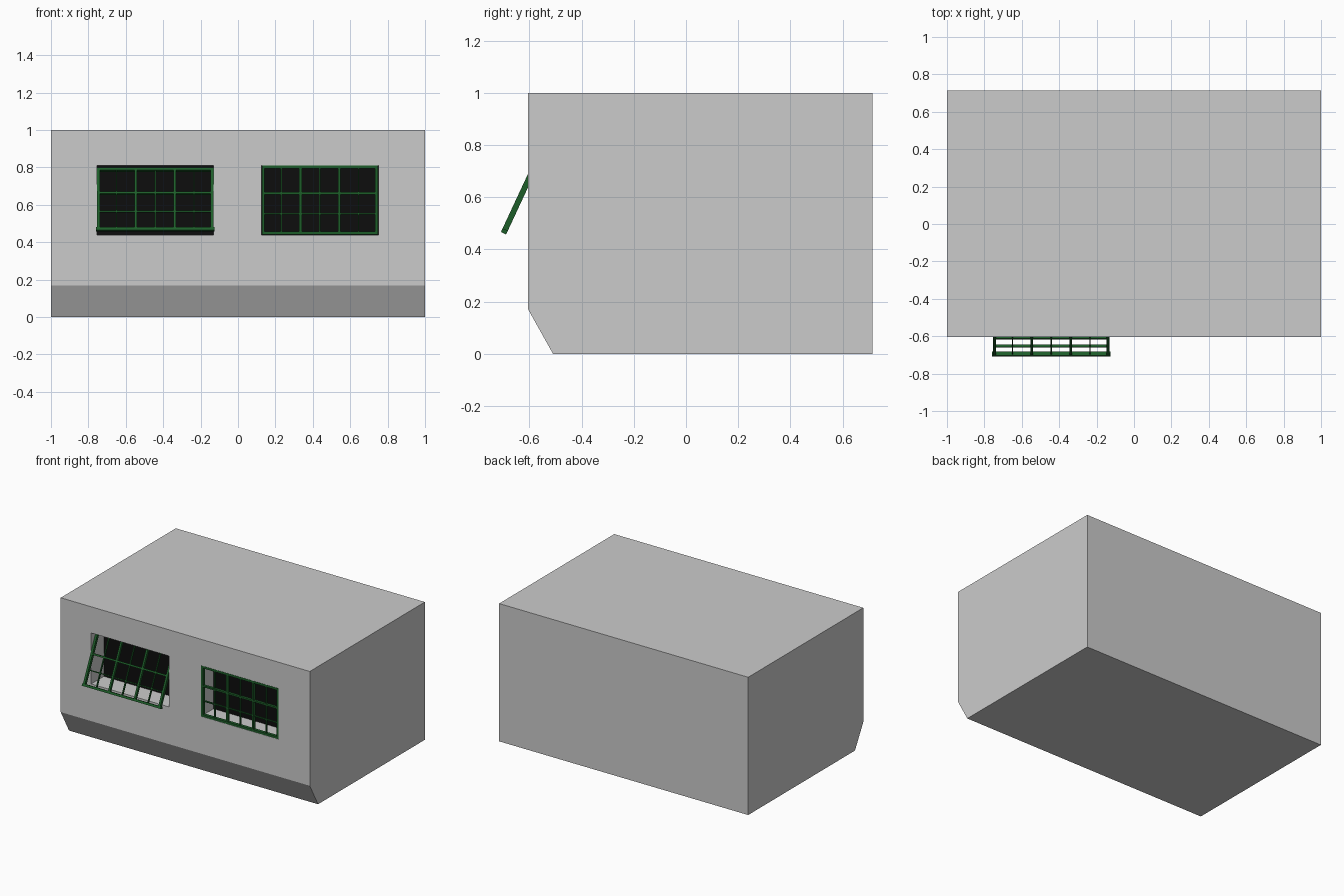
import bpy, bmesh, math
from mathutils import Matrix

if "Cube" in bpy.data.objects:
    bpy.data.objects.remove(bpy.data.objects["Cube"])

FRONT, DEPTH = -0.605, 0.15      # wall plane, window recess depth
Z0, Z1, W = 0.44, 0.81, 0.625    # window bottom, top, width
PIVOT = 0.665                    # height of the main crossbar / hinge


def material(name, color):
    m = bpy.data.materials.new(name)
    m.diffuse_color = color
    m.use_nodes = True
    m.node_tree.nodes["Principled BSDF"].inputs["Base Color"].default_value = m.diffuse_color
    return m


green = material("green_paint", (0.012, 0.11, 0.022, 1))
dark = material("dark_interior", (0.004, 0.004, 0.004, 1))


def boxes(name, parts, mat=None):
    """One object made of boxes given as (x0, x1, y0, y1, z0, z1)."""
    bm = bmesh.new()
    for x0, x1, y0, y1, z0, z1 in parts:
        t = Matrix.Translation(((x0 + x1) / 2, (y0 + y1) / 2, (z0 + z1) / 2))
        bmesh.ops.create_cube(bm, size=1, matrix=t @ Matrix.Diagonal((x1 - x0, y1 - y0, z1 - z0, 1)))
    me = bpy.data.meshes.new(name)
    bm.to_mesh(me)
    bm.free()
    if mat:
        me.materials.append(mat)
    ob = bpy.data.objects.new(name, me)
    bpy.context.collection.objects.link(ob)
    return ob


# building block: side profile with chamfered lower front edge, extruded along x
profile = [(-0.51, 0), (0.715, 0), (0.715, 1), (FRONT, 1), (FRONT, 0.17)]
bm = bmesh.new()
face = bm.faces.new([bm.verts.new((-1, y, z)) for y, z in profile])
ext = bmesh.ops.extrude_face_region(bm, geom=[face])["geom"]
bmesh.ops.translate(bm, vec=(2, 0, 0), verts=[v for v in ext if isinstance(v, bmesh.types.BMVert)])
bmesh.ops.recalc_face_normals(bm, faces=bm.faces)
me = bpy.data.meshes.new("wall_block")
bm.to_mesh(me)
bm.free()
block = bpy.data.objects.new("wall_block", me)
bpy.context.collection.objects.link(block)


def window(side, cx, angle):
    x0, x1 = cx - W / 2, cx + W / 2
    # recess cut into the wall
    cutter = boxes(side + "_recess_cutter", [(x0, x1, FRONT - 0.1, FRONT + DEPTH, Z0, Z1)])
    cutter.hide_render = True
    cutter.hide_viewport = True
    mod = block.modifiers.new(side + "_recess", "BOOLEAN")
    mod.object, mod.operation, mod.solver = cutter, "DIFFERENCE", "EXACT"
    # dark pane at the back of the recess
    boxes(side + "_dark_back", [(x0, x1, FRONT + DEPTH - 0.005, FRONT + DEPTH + 0.005, Z0, Z1)], dark)

    # frame and bars, local origin at the hinge line
    h, f, t = W / 2 - 0.002, 0.016, 0.011
    lo, hi = Z0 - PIVOT + 0.001, Z1 - PIVOT - 0.001
    parts = [(s * h - (f if s > 0 else 0), s * h + (f if s < 0 else 0), -t, t, lo, hi) for s in (-1, 1)]
    e = 0.006 if angle else 0
    parts += [(-h - e, h + e, -t, t, lo, lo + f), (-h, h, -t, t, hi - f, hi)]
    for i in range(1, 6):
        x = -h + 2 * h * i / 6
        w, d = (0.007, 0.0095) if i % 2 == 0 else (0.0035, 0.006)
        parts.append((x - w, x + w, -d, d, lo + f, hi - f))
    for z, w, d in ((-0.003, 0.006, 0.0095), (-0.112, 0.0035, 0.006)):
        parts.append((-h + f, h - f, -d, d, z - w, z + w))
    frame = boxes(side + "_window_frame", parts, green)
    frame.location = (cx, FRONT + (0 if angle else t), PIVOT)
    frame.rotation_euler.x = -math.radians(angle)


window("left", -0.4425, 25)   # tilted open
window("right", 0.4375, 0)    # closed
